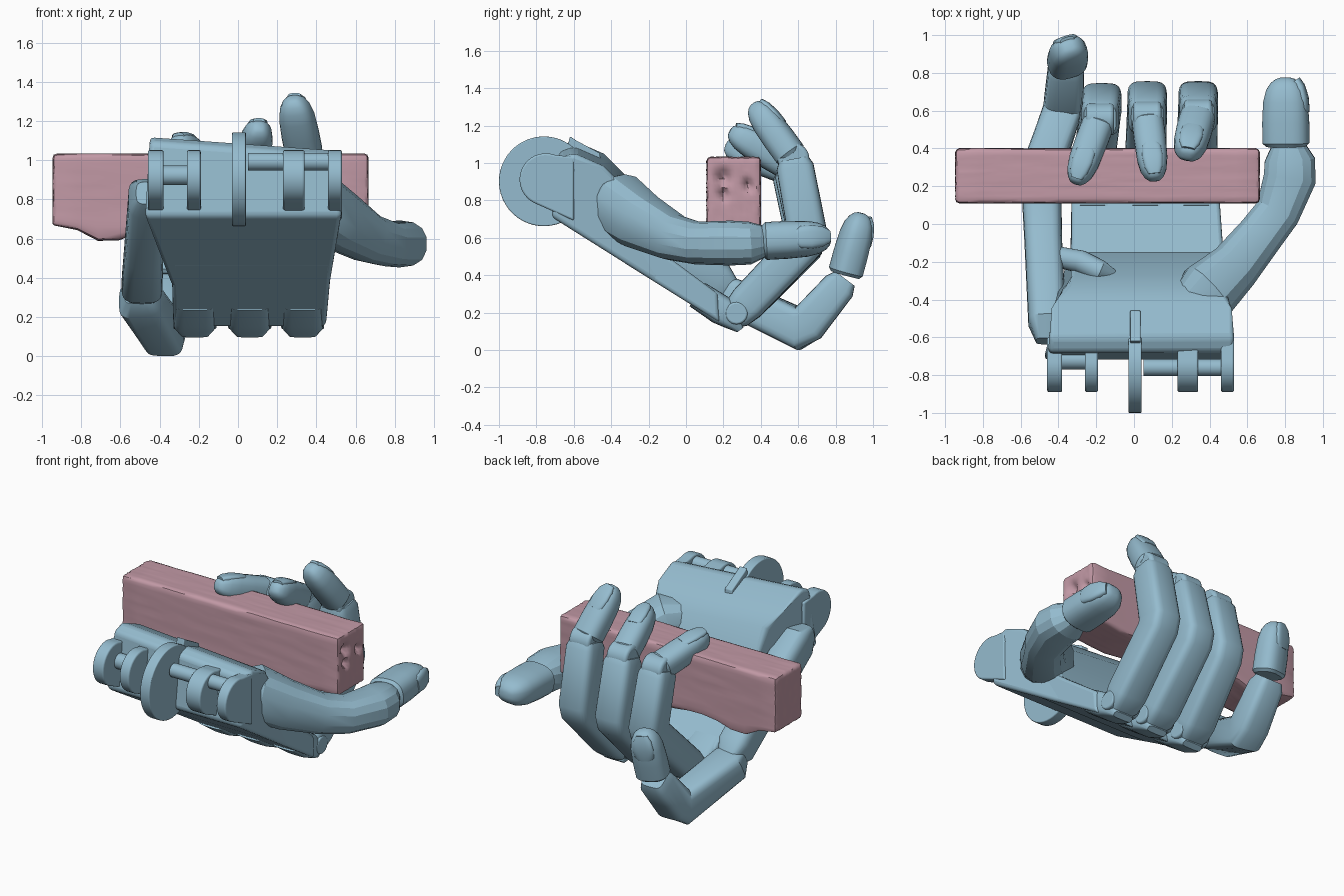
import bpy, bmesh, math, random
from mathutils import Vector as V

if "Cube" in bpy.data.objects:
    bpy.data.objects.remove(bpy.data.objects["Cube"])

random.seed(4)

def material(name, col):
    m = bpy.data.materials.new(name)
    m.diffuse_color = (*col, 1)
    m.use_nodes = True
    m.node_tree.nodes["Principled BSDF"].inputs["Base Color"].default_value = m.diffuse_color
    return m

BLUE = material("blue", (0.30, 0.50, 0.62))
PINK = material("pink", (0.54, 0.32, 0.38))

def finish(name, bm, mat=BLUE, bevel=0.0, angle=35):
    bmesh.ops.recalc_face_normals(bm, faces=bm.faces)
    me = bpy.data.meshes.new(name)
    bm.to_mesh(me)
    bm.free()
    ob = bpy.data.objects.new(name, me)
    bpy.context.collection.objects.link(ob)
    me.materials.append(mat)
    if bevel:
        md = ob.modifiers.new("bevel", "BEVEL")
        md.width, md.segments, md.limit_method = bevel, 3, "ANGLE"
    bpy.ops.object.select_all(action="DESELECT")
    ob.select_set(True)
    bpy.context.view_layer.objects.active = ob
    bpy.ops.object.shade_smooth_by_angle(angle=math.radians(angle))
    return ob

def loft(name, pts, sizes, lateral=(1, 0, 0), e=3.5, n=24, angle=35):
    """Mitred tube of rounded-square sections; sizes are (width, depth)."""
    pts = [V(p) for p in pts]
    bm = bmesh.new()
    rings = []
    for i, p in enumerate(pts):
        a = (p - pts[i - 1]).normalized() if i else (pts[1] - p).normalized()
        b = (pts[i + 1] - p).normalized() if i < len(pts) - 1 else a
        t = (a + b).normalized()
        u = V(lateral)
        u = (u - t * u.dot(t)).normalized()
        v = t.cross(u)
        w, d = sizes[i]
        d /= max(0.8, t.dot(a))
        ring = []
        for k in range(n):
            c, s = math.cos(math.tau * k / n), math.sin(math.tau * k / n)
            x = math.copysign(abs(c) ** (2 / e), c) * w / 2
            y = math.copysign(abs(s) ** (2 / e), s) * d / 2
            ring.append(bm.verts.new(p + u * x + v * y))
        rings.append(ring)
    for r, q in zip(rings, rings[1:]):
        for k in range(n):
            bm.faces.new((r[k], r[(k + 1) % n], q[(k + 1) % n], q[k]))
    bm.faces.new(rings[0])
    bm.faces.new(rings[-1])
    return finish(name, bm, angle=angle)

def prism(name, prof, bevel=0.02, skew=0.0):
    """Extrude a side profile along x; each point is (y, z, x0, x1)."""
    bm = bmesh.new()
    L = [bm.verts.new((p[2], p[0], p[1])) for p in prof]
    R = [bm.verts.new((p[3], p[0], p[1] - (skew if p[1] > .9 else 0))) for p in prof]
    bm.faces.new(L)
    bm.faces.new(R)
    for i in range(len(prof)):
        j = (i + 1) % len(prof)
        bm.faces.new((L[i], L[j], R[j], R[i]))
    return finish(name, bm, bevel=bevel)

def arc(cy, cz, r, a0, a1, n, x0, x1):
    return [(cy + r * math.cos(math.radians(a0 + (a1 - a0) * i / n)),
             cz + r * math.sin(math.radians(a0 + (a1 - a0) * i / n)), x0, x1)
            for i in range(n + 1)]

def fingertip(name, a, b, w, d, dorsal):
    """Domed end bone with a nail on its dorsal side."""
    a, b = V(a), V(b)
    t = (b - a).normalized()
    o = V(dorsal)
    o = (o - t * o.dot(t)).normalized()
    u = o.cross(t)
    f = [(0, .84), (.05, 1), (.35, 1), (.65, .95), (.82, .82), (.92, .63), (.98, .4), (1, .2)]
    loft(name, [a.lerp(b, k) for k, s in f], [(w * s, d * s) for k, s in f], u, 2.6)
    g = [(.5, .45, .375), (.55, .6, .375), (.7, .64, .36), (.86, .56, .29), (.95, .36, .2)]
    loft(name + "_nail", [a.lerp(b, k) + o * d * h for k, s, h in g],
         [(w * s, d * .26) for k, s, h in g], u, 3)

# Heel of the hand and palm plate
prism("palm_heel", [(-.72, .72, -.48, .53), (-.68, 1.1, -.45, .53), (-.6, 1.13, -.45, .53),
                    (-.44, 1.06, -.45, .53), (-.33, .95, -.36, .46), (-.27, .76, -.34, .46),
                    (-.14, .53, -.33, .46), (-.14, .355, -.34, .47)], .025, .07)
prism("palm_plate", [(-.34, .48, -.34, .48), (-.34, .7, -.34, .48), (-.1, .51, -.33, .47),
                     (.17, .31, -.33, .45), (.18, .155, -.33, .45)])

# Wrist lugs, hinge disc, fin and cross pins
for i, (x0, x1) in enumerate([(-.46, -.38), (-.26, -.19), (.23, .34), (.46, .53)]):
    prism(f"wrist_lug_{i}", arc(-.75, .92, .14, 70, 250, 16, x0, x1)
          + [(-.6, .7, x0, x1), (-.6, 1.04, x0, x1)], .01)
prism("wrist_disc", arc(-.76, .91, .24, 0, 355, 47, -.03, .04), .006)
prism("wrist_fin", [(-.66, 1.0, -.02, .035), (-.62, 1.15, -.02, .035),
                    (-.59, 1.13, -.02, .035), (-.46, 1.06, -.02, .035), (-.45, .95, -.02, .035)], .006)
prism("wrist_cross_pin", arc(-.76, 1.0, .045, 0, 345, 23, .05, .5), .005)
prism("wrist_left_pin", arc(-.72, .93, .05, 0, 345, 23, -.44, -.2), .005)

# Three curled fingers with knuckle plates
tips = {"index": (.33, (.34, .655, .605), (.34, .575, 1.03), (.28, .36, 1.325), .19),
        "middle": (.06, (.07, .655, .60), (.07, .565, .99), (.11, .235, 1.18), .17),
        "ring": (-.22, (-.17, .645, .58), (-.18, .555, .97), (-.31, .215, 1.10), .17)}
for nm, (x, k1, k2, tip, w) in tips.items():
    loft(f"{nm}_knuckle_plate", [(x, .06, .305), (x, .19, .22), (x, .25, .17), (x, .29, .115)],
         [(.22, .15), (.22, .16), (.21, .12), (.14, .04)], e=4)
    a, b, c = V((x, .27, .2)), V(k1), V(k2)
    loft(f"{nm}_bones", [a.lerp(b, -.1), a, a.lerp(b, .15), b.lerp(a, .06), b.lerp(c, .08), b.lerp(c, .9), c],
         [(.13, .1), (.2, .17), (.22, .2), (.21, .21), (.21, .21), (.2, .2), (.17, .16)], e=4)
    prism(f"{nm}_base_pin", arc(.27, .205, .06, 0, 345, 23, x - .11, x + .11), .01)
    prism(f"{nm}_end_pin", arc(c.y, c.z, .085, 0, 345, 23, c.x - .075, c.x + .075), .02)
    fingertip(f"{nm}_tip", c.lerp(V(tip), .04), tip, w, .17, (0, .4, 1))

# Little finger with its separate palm bone
loft("little_palm_bone", [(-.46, -.62, .84), (-.46, -.52, .81), (-.48, -.1, .55), (-.49, .17, .37), (-.49, .25, .32)],
     [(.12, .12), (.2, .22), (.2, .24), (.21, .22), (.13, .12)], e=3.5)
loft("little_bones", [(-.51, .18, .33), (-.5, .24, .295), (-.38, .6, .125), (-.37, .655, .155),
                      (-.36, .82, .35), (-.36, .85, .39)],
     [(.14, .12), (.22, .2), (.21, .21), (.21, .21), (.19, .18), (.15, .13)], e=4)
fingertip("little_tip", (-.355, .85, .41), (-.34, .94, .74), .21, .175, (-.3, 1, 0))
loft("little_link", [(-.42, -.17, .62), (-.28, -.2, .70), (-.18, -.25, .74), (-.1, -.28, .70)],
     [(.11, .11), (.12, .12), (.11, .11), (.06, .06)], (0, 0, 1), 2)

# Thumb
loft("thumb_base", [(.3, -.44, .80), (.39, -.36, .785), (.52, -.24, .695), (.66, -.07, .61), (.76, .06, .58),
                    (.825, .24, .58), (.825, .34, .58), (.815, .42, .59)],
     [(.26, .26), (.34, .33), (.31, .28), (.25, .25), (.23, .24), (.24, .28), (.23, .27), (.17, .18)],
     (0, 0, 1), 2.4, 14, 22)
fingertip("thumb_tip", (.805, .41, .59), (.80, .775, .61), .2, .25, (1, 0, .1))

# Worn bar held in the fingers
bm = bmesh.new()
bmesh.ops.create_cube(bm, size=1)
for v in bm.verts:
    v.co = V((-.14 + v.co.x * 1.61, .255 + v.co.y * .29, .84 + v.co.z * .4))
bmesh.ops.bevel(bm, geom=bm.edges[:], offset=.022, segments=2, affect="EDGES", profile=.5)
bmesh.ops.subdivide_edges(bm, edges=[q for q in bm.edges if q.calc_length() > .1], cuts=14, use_grid_fill=True)
for v in bm.verts:
    x, y, z = v.co
    v.co += V([random.uniform(-.002, .002) for _ in range(3)])
    if z < .72:                                   # ragged underside
        dip = -.05 * math.exp(-((x + .68) / .1) ** 2) + .03 * math.exp(-((x + .95) / .12) ** 2)
        v.co.z += (dip + .012 * math.sin(13 * x)) * (.72 - z) / .085
    if x > .655:                                  # pits in the right end
        for py, pz, r in ((.2, .93, .035), (.33, .89, .025), (.2, .84, .025)):
            v.co.x -= .05 * math.exp(-((y - py) ** 2 + (z - pz) ** 2) / r ** 2)
finish("held_bar", bm, PINK, angle=40)

# Settle on the ground plane
bpy.context.view_layer.update()
obs = [o for o in bpy.data.objects if o.type == "MESH"]
low = min(v.co.z for o in obs for v in o.data.vertices)
for o in obs:
    o.location.z -= low
